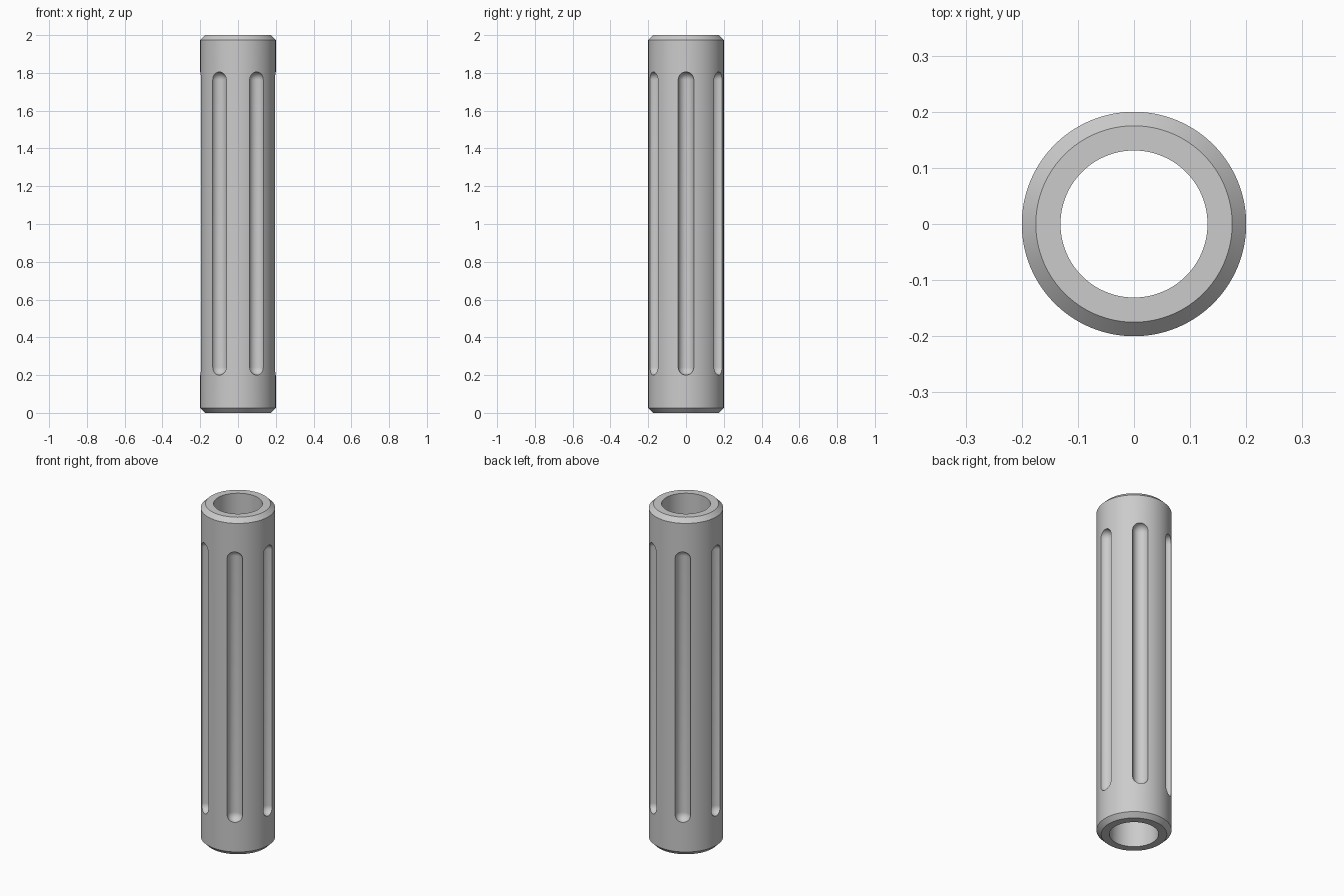
import bpy, bmesh
from math import pi, sin, cos
from mathutils import Matrix, Vector

cube = bpy.data.objects.get("Cube")
if cube:
    bpy.data.objects.remove(cube, do_unlink=True)

HEIGHT, OUTER, BORE, CHAMFER = 2.0, 0.2, 0.131, 0.025
SLOT_RADIUS, SLOT_LOW, SLOT_HIGH, SLOT_COUNT = 0.042, 0.2, 1.805, 6

grey = bpy.data.materials.new("satin grey")
colour = (0.6, 0.6, 0.6, 1)
grey.diffuse_color = colour
grey.use_nodes = True
grey.node_tree.nodes["Principled BSDF"].inputs["Base Color"].default_value = colour


def lathe(bm, profile, steps, closed):
    """Revolve (radius, z) points about the z axis."""
    verts = [bm.verts.new((r, 0, z)) for r, z in profile]
    pairs = list(zip(verts, verts[1:]))
    if closed:
        pairs.append((verts[-1], verts[0]))
    edges = [bm.edges.new(p) for p in pairs]
    bmesh.ops.spin(bm, geom=verts + edges, axis=(0, 0, 1), cent=(0, 0, 0),
                   angle=2 * pi, steps=steps)
    bmesh.ops.remove_doubles(bm, verts=bm.verts, dist=1e-5)
    bmesh.ops.recalc_face_normals(bm, faces=bm.faces)


def to_object(bm, name):
    mesh = bpy.data.meshes.new(name)
    bm.to_mesh(mesh)
    bm.free()
    mesh.materials.append(grey)
    obj = bpy.data.objects.new(name, mesh)
    bpy.context.collection.objects.link(obj)
    return obj


# Chamfered tube
bm = bmesh.new()
rim = OUTER - CHAMFER
lathe(bm, [(BORE, 0), (rim, 0), (OUTER, CHAMFER), (OUTER, HEIGHT - CHAMFER),
           (rim, HEIGHT), (BORE, HEIGHT)], 128, True)
tube = to_object(bm, "fluted_tube")

# Round-ended slot cutters, spaced around the tube
bm = bmesh.new()
arc = [i * pi / 16 for i in range(9)]
low, high = SLOT_LOW + SLOT_RADIUS, SLOT_HIGH - SLOT_RADIUS
capsule = [(SLOT_RADIUS * sin(a), low - SLOT_RADIUS * cos(a)) for a in arc]
capsule += [(SLOT_RADIUS * sin(a), high + SLOT_RADIUS * cos(a)) for a in reversed(arc)]
lathe(bm, capsule, 32, False)
bmesh.ops.translate(bm, verts=bm.verts, vec=Vector((OUTER, 0, 0)))
source = bm.verts[:] + bm.edges[:] + bm.faces[:]
for i in range(1, SLOT_COUNT):
    copy = bmesh.ops.duplicate(bm, geom=source)["geom"]
    bmesh.ops.rotate(bm, verts=[g for g in copy if isinstance(g, bmesh.types.BMVert)],
                     cent=(0, 0, 0), matrix=Matrix.Rotation(i * 2 * pi / SLOT_COUNT, 3, "Z"))
cutter = to_object(bm, "slot_cutter")
cutter.hide_render = True

# Cut the slots, then discard the cutter
cut = tube.modifiers.new("slots", "BOOLEAN")
cut.operation = "DIFFERENCE"
cut.solver = "EXACT"
cut.object = cutter
bpy.ops.object.select_all(action="DESELECT")
bpy.context.view_layer.objects.active = tube
tube.select_set(True)
bpy.ops.object.modifier_apply(modifier=cut.name)
bpy.data.objects.remove(cutter, do_unlink=True)
bpy.ops.object.shade_smooth_by_angle(angle=pi / 6)
